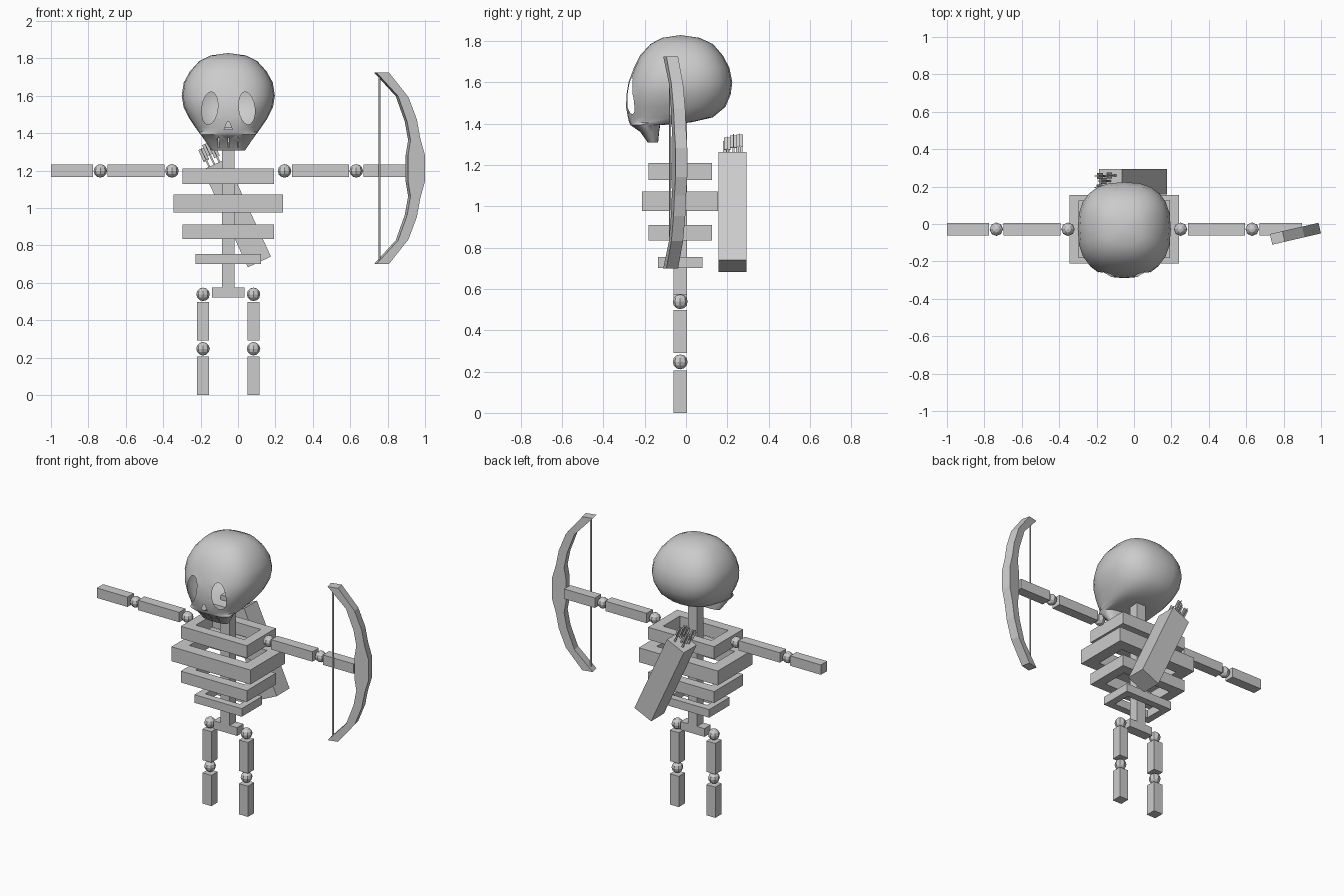
import bpy, bmesh, math
from mathutils import Matrix, Vector

if "Cube" in bpy.data.objects:
    bpy.data.objects.remove(bpy.data.objects["Cube"])

CX, CY = -0.052, -0.028          # body axis
bone = bpy.data.materials.new("pale_grey")
bone.diffuse_color = (0.6, 0.6, 0.6, 1)
bone.use_nodes = True
bone.node_tree.nodes["Principled BSDF"].inputs["Base Color"].default_value = bone.diffuse_color


def finish(name, bm, matrix=None):
    bmesh.ops.recalc_face_normals(bm, faces=bm.faces)
    me = bpy.data.meshes.new(name)
    bm.to_mesh(me)
    bm.free()
    me.materials.append(bone)
    ob = bpy.data.objects.new(name, me)
    bpy.context.collection.objects.link(ob)
    if matrix:
        ob.matrix_world = matrix
    return ob


def add_box(bm, lo, hi):
    lo, hi = Vector(lo), Vector(hi)
    m = Matrix.Translation((lo + hi) / 2) @ Matrix.Diagonal((*(hi - lo), 1))
    bmesh.ops.create_cube(bm, size=1, matrix=m)


def box(name, lo, hi, matrix=None):
    bm = bmesh.new()
    add_box(bm, lo, hi)
    return finish(name, bm, matrix)


def prism(bm, pts, y0, y1):
    """Outline in x-z, extruded along y."""
    a = [bm.verts.new((x, y0, z)) for x, z in pts]
    b = [bm.verts.new((x, y1, z)) for x, z in pts]
    n = len(pts)
    bm.faces.new(a)
    bm.faces.new(b[::-1])
    for i in range(n):
        bm.faces.new((a[i], b[i], b[(i + 1) % n], a[(i + 1) % n]))


def joint(name, x, z):
    bm = bmesh.new()
    bmesh.ops.create_uvsphere(bm, u_segments=8, v_segments=6, radius=0.036,
                              matrix=Matrix.Translation((x, CY, z)))
    return finish(name, bm)


# limbs, mirrored about the body axis
H = 0.033
for side, s in (("right", -1), ("left", 1)):
    lx = CX + s * 0.135
    joint(side + "_hip_joint", lx, 0.538)
    joint(side + "_knee_joint", lx, 0.247)
    box(side + "_thigh", (lx - H, CY - H, 0.29), (lx + H, CY + H, 0.497))
    box(side + "_shin", (lx - H, CY - H, 0.0), (lx + H, CY + H, 0.205))
    joint(side + "_shoulder_joint", CX + s * 0.301, 1.198)
    joint(side + "_elbow_joint", CX + s * 0.684, 1.198)
    for part, a, b in (("upper_arm", 0.34, 0.645), ("forearm", 0.722, 0.949)):
        x0, x1 = sorted((CX + s * a, CX + s * b))
        box(side + "_" + part, (x0, CY - H, 1.198 - H), (x1, CY + H, 1.198 + H))

# spine and pelvis
box("spine", (CX - H, CY - H, 0.57), (CX + H, CY + H, 1.43))
box("pelvis", (CX - 0.088, CY - H, 0.52), (CX + 0.088, CY + H, 0.575))

# rib rings: half width, half depth, bottom, top, bar thickness
for i, (w, d, z0, z1, t) in enumerate(((0.244, 0.153, 1.128, 1.21, 0.065),
                                       (0.292, 0.184, 0.976, 1.072, 0.078),
                                       (0.244, 0.153, 0.834, 0.91, 0.065),
                                       (0.175, 0.108, 0.70, 0.754, 0.047))):
    bm = bmesh.new()
    loops = []
    for hw, hd, z in ((w, d, z0), (w, d, z1), (w - t, d - t, z1), (w - t, d - t, z0)):
        loops.append([bm.verts.new((CX + sx * hw, CY + sy * hd, z))
                      for sx, sy in ((-1, -1), (1, -1), (1, 1), (-1, 1))])
    for k in range(4):
        a, b = loops[k], loops[(k + 1) % 4]
        for j in range(4):
            bm.faces.new((a[j], a[(j + 1) % 4], b[(j + 1) % 4], b[j]))
    finish("rib_ring_%d" % (i + 1), bm)

# skull: stacked sections of height, half width, front y, back y
sections = ((1.308, 0.09, -0.185, -0.135), (1.36, 0.125, -0.222, -0.13),
            (1.392, 0.148, -0.268, -0.125), (1.405, 0.158, -0.275, 0.02),
            (1.43, 0.176, -0.283, 0.13), (1.48, 0.21, -0.29, 0.19),
            (1.54, 0.239, -0.288, 0.216), (1.60, 0.249, -0.278, 0.224),
            (1.67, 0.238, -0.252, 0.21), (1.73, 0.205, -0.222, 0.178),
            (1.785, 0.155, -0.172, 0.13), (1.815, 0.095, -0.115, 0.065))
N = 24
bm = bmesh.new()
rings = []
for z, w, f, b in sections:
    ring = []
    for k in range(N):
        c, s = math.cos(2 * math.pi * k / N), math.sin(2 * math.pi * k / N)
        ring.append(bm.verts.new((CX + w * math.copysign(abs(c) ** 0.8, c),
                                  (f + b) / 2 + (b - f) / 2 * math.copysign(abs(s) ** 0.8, s), z)))
    rings.append(ring)
for a, b in zip(rings, rings[1:]):
    for k in range(N):
        bm.faces.new((a[k], a[(k + 1) % N], b[(k + 1) % N], b[k]))
bm.faces.new(rings[0][::-1])
crown = bm.verts.new((CX, -0.027, 1.828))
for k in range(N):
    bm.faces.new((rings[-1][k], rings[-1][(k + 1) % N], crown))
skull = finish("skull", bm)

# eye, nose and tooth openings
CAP = -0.08
bm = bmesh.new()
for s in (-1, 1):
    prism(bm, [(CX + s * 0.099 + 0.043 * math.cos(t) - s * 0.008 * math.sin(t),
                1.533 + 0.088 * math.sin(t))
               for t in (2 * math.pi * k / 16 + 0.01 for k in range(16))], -0.4, CAP)
prism(bm, [(CX - 0.022, 1.42), (CX + 0.022, 1.42), (CX + 0.006, 1.46), (CX - 0.006, 1.46)], -0.4, CAP)
for dx in (-0.051, 0.001, 0.053):
    add_box(bm, (CX + dx - 0.003, -0.4, 1.322), (CX + dx + 0.003, -0.185, 1.375))
cutter = finish("opening_cutter", bm)
cutter.hide_render = True
mod = skull.modifiers.new("openings", 'BOOLEAN')
mod.operation, mod.solver, mod.object = 'DIFFERENCE', 'EXACT', cutter
dg = bpy.context.evaluated_depsgraph_get()
cut = bpy.data.meshes.new_from_object(skull.evaluated_get(dg))
skull.modifiers.clear()
skull.data = cut
bpy.data.objects.remove(cutter)

# drop the socket walls so the skull is a hollow shell
bm = bmesh.new()
bm.from_mesh(cut)
bm.normal_update()
walls = []
for f in bm.faces:
    c = f.calc_center_median()
    if (c.y < CAP + 0.01 and 1.41 < c.z < 1.64 and abs(c.x - CX) < 0.16
            and (abs(f.normal.y) < 0.02 or abs(c.y - CAP) < 0.001)):
        walls.append(f)
bmesh.ops.delete(bm, geom=walls, context='FACES')
bm.to_mesh(cut)
bm.free()
bpy.context.view_layer.objects.active = skull
skull.select_set(True)
bpy.ops.object.shade_smooth_by_angle(angle=math.radians(40))
skull.select_set(False)

# bow: half outline mirrored about its grip, then swung slightly about z
outer = [(0.80, 0.513), (0.905, 0.38), (0.95, 0.26), (0.968, 0.16), (0.993, 0.07)]
inner = [(0.903, 0.07), (0.916, 0.15), (0.898, 0.25), (0.85, 0.385), (0.733, 0.513)]
upper = outer[::-1] + inner[::-1]
outline = upper + [(x, -z) for x, z in upper[::-1]]
SWING = math.radians(13)
bm = bmesh.new()
prism(bm, [((x - 0.993) / math.cos(SWING), z) for x, z in outline], -0.029, 0.029)
place = Matrix.Translation((0.993, -0.022, 1.212)) @ Matrix.Rotation(SWING, 4, 'Z')
finish("bow", bm, place)
sx = (0.756 - 0.993) / math.cos(SWING)
box("bow_string", (sx - 0.004, -0.004, -0.495), (sx + 0.004, 0.004, 0.495), place)

# quiver, leaning across the back
lean = Matrix.Translation((-0.006, 0.225, 0.972)) @ Matrix.Rotation(math.radians(-24.8), 4, 'Y')
box("quiver", (-0.068, -0.068, -0.2875), (0.068, 0.068, 0.2875), lean)

# arrows with crossed vanes
for i, (x, y, h) in enumerate(((-0.03, -0.03, 0.105), (0.03, -0.025, 0.095), (0, 0.005, 0.12),
                               (-0.03, 0.032, 0.1), (0.03, 0.035, 0.11))):
    bm = bmesh.new()
    top = 0.2875 + h
    add_box(bm, (x - 0.005, y - 0.005, 0.27), (x + 0.005, y + 0.005, top - 0.01))
    for a, b in ((0.016, 0.002), (0.002, 0.016)):
        add_box(bm, (x - a, y - b, top - 0.065), (x + a, y + b, top))
    finish("arrow_%d" % (i + 1), bm, lean)
